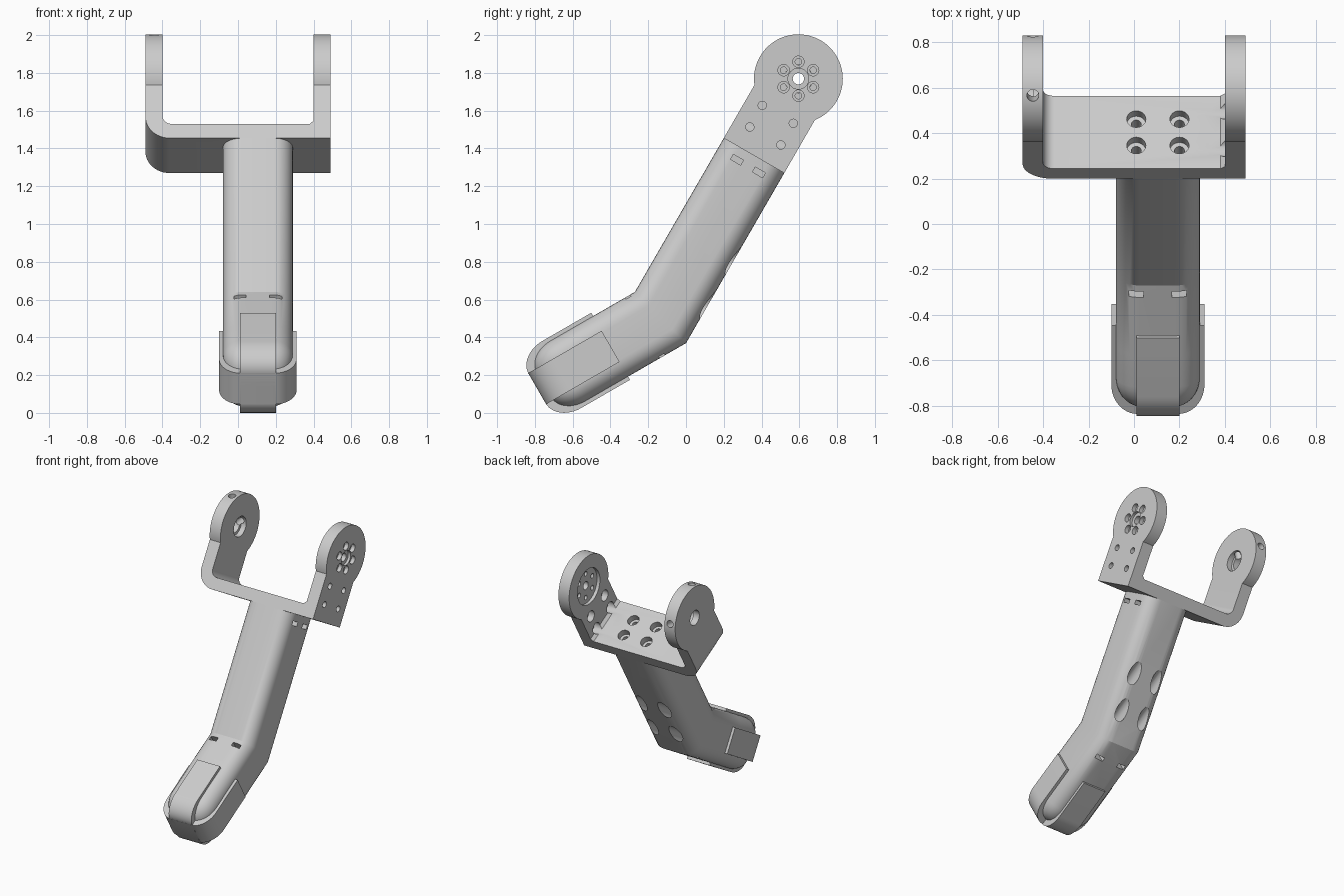
import bpy, bmesh
from math import pi, sin, cos, sqrt
from mathutils import Matrix, Vector

if "Cube" in bpy.data.objects:
    bpy.data.objects.remove(bpy.data.objects["Cube"])

grey = bpy.data.materials.new("light_grey")
grey.use_nodes = True
grey.diffuse_color = (0.6, 0.6, 0.6, 1)
grey.node_tree.nodes["Principled BSDF"].inputs["Base Color"].default_value = (0.6, 0.6, 0.6, 1)

C, S = cos(pi / 6), 0.5
CX = 0.105                      # limb centre line in x
HALF = 0.185                    # limb half thickness


def frame(y, z, n, u):
    """Local axes: x sideways, y across the limb, z along the limb."""
    m = Matrix(((1, 0, 0, 0), (0, n[0], u[0], y), (0, n[1], u[1], z), (0, 0, 0, 1)))
    return m


UP = frame(0.36, 1.362, (C, -S), (S, C))          # bracket base, along the thigh
FOOT = frame(-0.135, 0.505, (-S, C), (-C, -S))    # elbow, along the foot


def make(name, bm):
    bmesh.ops.recalc_face_normals(bm, faces=bm.faces)
    mesh = bpy.data.meshes.new(name)
    bm.to_mesh(mesh)
    bm.free()
    mesh.materials.append(grey)
    ob = bpy.data.objects.new(name, mesh)
    bpy.context.collection.objects.link(ob)
    return ob


def activate(ob):
    bpy.ops.object.select_all(action='DESELECT')
    ob.select_set(True)
    bpy.context.view_layer.objects.active = ob


def smooth(ob):
    activate(ob)
    bpy.ops.object.shade_smooth_by_angle(angle=0.5)


def boolean(ob, bm, operation):
    tool = make("cutter", bm)
    tool.hide_render = True
    mod = ob.modifiers.new("cut", 'BOOLEAN')
    mod.operation, mod.object, mod.solver, mod.use_self = operation, tool, 'EXACT', True
    activate(ob)
    bpy.ops.object.modifier_apply(modifier="cut")
    bpy.data.objects.remove(tool)


def loft(bm, rings):
    """Skin closed rings of points and cap both ends."""
    vs = [[bm.verts.new(p) for p in r] for r in rings]
    k = len(vs[0])
    for a, b in zip(vs, vs[1:]):
        for i in range(k):
            bm.faces.new((a[i], a[(i + 1) % k], b[(i + 1) % k], b[i]))
    bm.faces.new(vs[0])
    bm.faces.new(vs[-1])


def arc(cx, cy, rx, ry, a0, a1, n=12):
    return [(cx + rx * cos(a0 + (a1 - a0) * i / n), cy + ry * sin(a0 + (a1 - a0) * i / n))
            for i in range(n + 1)]


def rod(bm, m, a, b, r1, r2=None):
    """Cylinder or cone between two local points."""
    a, b = Vector(a), Vector(b)
    d = b - a
    place = Matrix.Translation((a + b) / 2) @ d.to_track_quat('Z', 'Y').to_matrix().to_4x4()
    bmesh.ops.create_cone(bm, cap_ends=True, segments=32, radius1=r1, radius2=r2 or r1,
                          depth=d.length, matrix=m @ place)


def box(bm, m, centre, size):
    bmesh.ops.create_cube(bm, size=1, matrix=m @ Matrix.Translation(centre) @ Matrix.Diagonal((*size, 1)))


# Bracket: U profile cut to the round-headed arm outline
u_shape = ([(0.49, 0), (0.49, 0.75), (0.40, 0.75), (0.40, 0.107), (0.38, 0.087)]
           + arc(-0.35, 0.137, 0.05, 0.05, -pi / 2, -pi)
           + [(-0.40, 0.75), (-0.49, 0.75)]
           + arc(-0.36, 0.13, 0.13, 0.13, pi, 1.5 * pi))
bm = bmesh.new()
loft(bm, [[UP @ Vector((x, n, a)) for x, a in u_shape] for n in (-0.26, 0.26)])
bracket = make("bracket", bm)

HEAD, R = 0.47, 0.235
start = -pi / 2 + 0.906
outline = [(HALF, -0.05)] + arc(0, HEAD, R, R, -0.665, pi + 0.665, 56) + [(-HALF, -0.05)]
bm = bmesh.new()
loft(bm, [[UP @ Vector((x, n, a)) for n, a in outline] for x in (-0.6, 0.6)])
boolean(bracket, bm, 'INTERSECT')

bm = bmesh.new()
# Servo horn side: recess, centre hole and ring of screw holes
rod(bm, UP, (0.36, 0, HEAD), (0.425, 0, HEAD), 0.135)
rod(bm, UP, (0.36, 0, HEAD), (0.6, 0, HEAD), 0.03)
rod(bm, UP, (0.47, 0, HEAD), (0.6, 0, HEAD), 0.055)
for i in range(6):
    t = i * pi / 3
    n, a = 0.09 * cos(t), HEAD + 0.09 * sin(t)
    rod(bm, UP, (0.36, n, a), (0.6, n, a), 0.017)
    rod(bm, UP, (0.46, n, a), (0.6, n, a), 0.03)
# Screw holes through the arm, with tapered access grooves inside
for n in (-0.095, 0.095):
    for a in (0.12, 0.252):
        rod(bm, UP, (0.36, n, a), (0.6, n, a), 0.022)
        rod(bm, UP, (0.22, n, a), (0.45, n, a), 0.027, 0.045)
# Bearing side: stepped hole and two rim holes
rod(bm, UP, (-0.6, 0, HEAD), (-0.3, 0, HEAD), 0.055)
rod(bm, UP, (-0.44, 0, HEAD), (-0.3, 0, HEAD), 0.075)
for t in (pi / 2 + 0.65, 0.65):
    rod(bm, UP, (-0.445, 0, HEAD), (-0.445, 0.3 * cos(t), HEAD + 0.3 * sin(t)), 0.026)
# Counterbored holes in the base
for x in (CX - 0.095, CX + 0.095):
    for n in (-0.067, 0.067):
        rod(bm, UP, (x, n, -0.1), (x, n, 0.2), 0.022)
        rod(bm, UP, (x, n, 0.04), (x, n, 0.2), 0.042)
boolean(bracket, bm, 'DIFFERENCE')
smooth(bracket)

# Limb: rounded square section, mitred at the elbow, domed at the tip
RC = 0.1
section = []
for i, (sx, sn) in enumerate(((1, 1), (-1, 1), (-1, -1), (1, -1))):
    section += arc(sx * (HALF - RC), sn * (HALF - RC), RC, RC, i * pi / 2, (i + 1) * pi / 2, 8)
TILT = sqrt(0.5) / cos(pi / 12)
rings = [[UP @ Vector((CX + x, -n, 0)) for x, n in section],
         [Vector((CX + x, -0.135 - n * TILT, 0.505 + n * TILT)) for x, n in section]]
for h, s in [(HALF, 0.4)] + arc(0.075, 0.565, 0.11, 0.155, 0, pi / 2, 10):
    k = h / HALF
    rings.append([FOOT @ Vector((CX + x * k, n * k, s)) for x, n in section])
bm = bmesh.new()
loft(bm, rings)
limb = make("limb", bm)

bm = bmesh.new()
for sx in (-1, 1):
    x = CX + sx * 0.095
    for n in (-0.067, 0.067):
        # Upper screw holes and side nut slots
        rod(bm, UP, (x, n, -0.13), (x, n, 0.1), 0.022)
        box(bm, UP, (CX + sx * 0.14, n, -0.064), (0.16, 0.062, 0.03))
        # Long bores out through the back of the limb
        rod(bm, FOOT, (x, n, -0.02), (x, n, -0.75), 0.042)
        rod(bm, FOOT, (x, n, -0.1), (x, n, 0.15), 0.022)
        # Nut slots above and below the foot
        box(bm, FOOT, (x, n * 1.9, 0.095), (0.064, 0.18, 0.03))
boolean(limb, bm, 'DIFFERENCE')
smooth(limb)

# Foot pads: two crossed straps wrapped over the tip
HP, W, TIP = 0.205, 0.095, 0.754
strap = ([(-HP, 0.305), (HP, 0.305)] + arc(0.09, 0.604, HP - 0.09, TIP - 0.604, 0, pi / 2)
         + arc(-0.09, 0.604, HP - 0.09, TIP - 0.604, pi / 2, pi))
bm = bmesh.new()
loft(bm, [[FOOT @ Vector((CX + w, p, s)) for p, s in strap] for w in (-W, W)])
smooth(make("front_back_strap", bm))
bm = bmesh.new()
loft(bm, [[FOOT @ Vector((CX + p, w, s)) for p, s in strap] for w in (-W, W)])
smooth(make("side_strap", bm))
